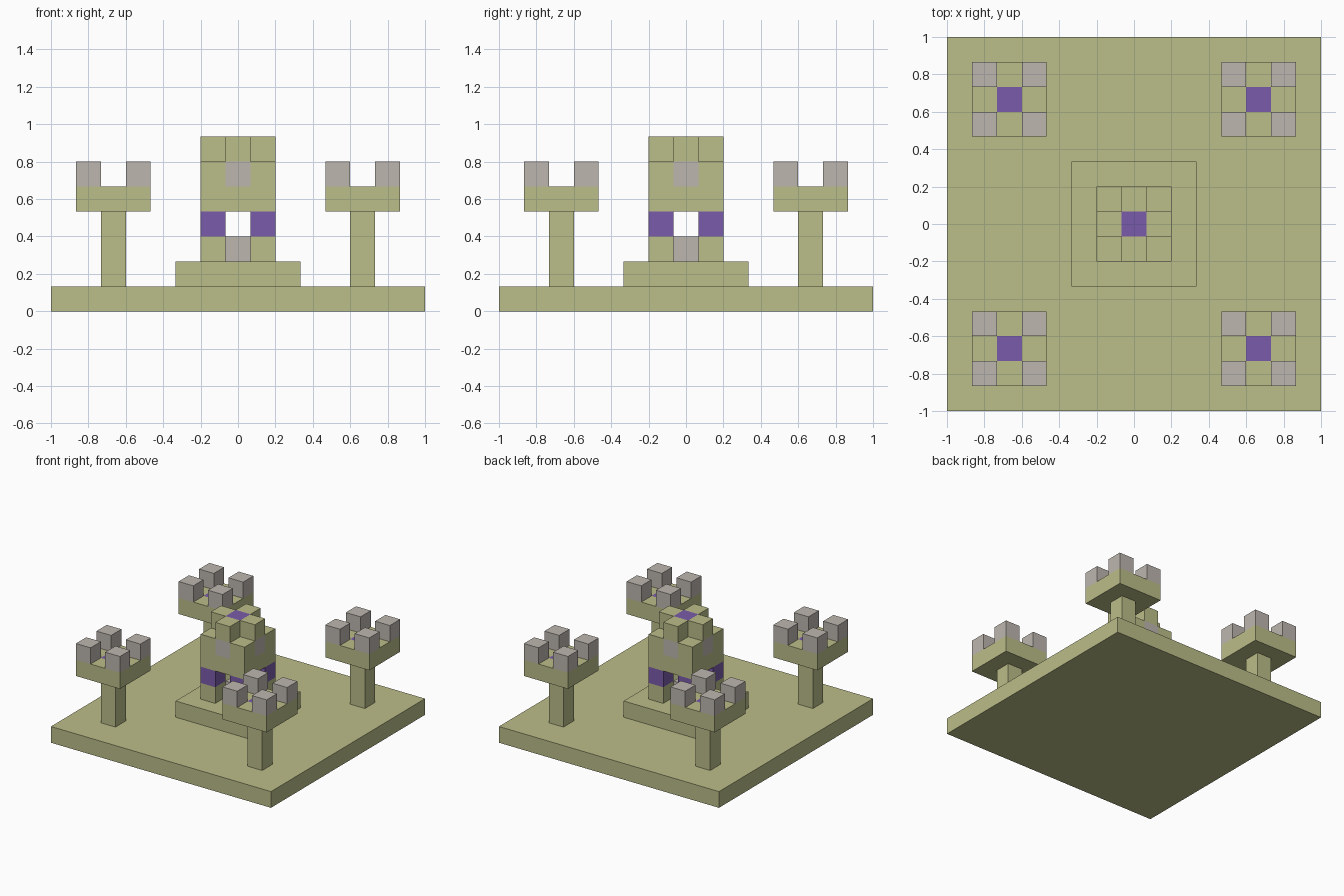
import bpy, bmesh
from mathutils import Vector
from itertools import product

cube = bpy.data.objects.get("Cube")
if cube:
    bpy.data.objects.remove(cube)

U = 2 / 15  # block size
SAND, STONE, PURPLE = range(3)


def make_material(name, rgb):
    mat = bpy.data.materials.new(name)
    mat.use_nodes = True
    mat.diffuse_color = (*rgb, 1)
    mat.node_tree.nodes["Principled BSDF"].inputs["Base Color"].default_value = (*rgb, 1)
    return mat


MATERIALS = [make_material("sand", (0.50, 0.51, 0.25)),
             make_material("pale_stone", (0.51, 0.47, 0.43)),
             make_material("purple", (0.195, 0.105, 0.40))]
AXES = [Vector(v) for v in ((1, 0, 0), (0, 1, 0), (0, 0, 1))]


def build_blocks(name, blocks, place=(0, 0)):
    """Join blocks {(x, y, layer): colour} into one outer shell."""
    bm = bmesh.new()
    for cell, colour in blocks.items():
        centre = Vector(cell) + Vector((0, 0, 0.5))
        for a, sign in product(range(3), (-1, 1)):
            normal = AXES[a] * sign
            if tuple(int(c) for c in Vector(cell) + normal) in blocks:
                continue
            u, v = AXES[(a + 1) % 3] / 2, AXES[(a + 2) % 3] / 2 * sign
            mid = centre + normal / 2
            corners = (mid - u - v, mid + u - v, mid + u + v, mid - u + v)
            face = bm.faces.new([bm.verts.new(p * U) for p in corners])
            face.material_index = colour
    bmesh.ops.remove_doubles(bm, verts=bm.verts, dist=0.001)
    # Merge flat areas of one colour
    bmesh.ops.dissolve_limit(bm, angle_limit=0.01, verts=bm.verts,
                             edges=bm.edges, delimit={'MATERIAL'})
    mesh = bpy.data.meshes.new(name)
    bm.to_mesh(mesh)
    bm.free()
    for mat in MATERIALS:
        mesh.materials.append(mat)
    obj = bpy.data.objects.new(name, mesh)
    obj.location = (place[0] * U, place[1] * U, 0)
    bpy.context.collection.objects.link(obj)


def slab(half, layers, colour=SAND):
    span = range(-half, half + 1)
    return {c: colour for c in product(span, span, layers)}


def corners(layer, colour):
    return {(x, y, layer): colour for x, y in product((-1, 1), repeat=2)}


def sides(layer, colour):
    return {(x, y, layer): colour for x, y in ((1, 0), (-1, 0), (0, 1), (0, -1))}


# Ground and raised platform
build_blocks("ground_slab", slab(7, [0]))
build_blocks("platform", slab(2, [1]))

# Central shrine: pillars around a stone, hall with windows, cross-shaped crown
build_blocks("shrine_pillars", corners(2, SAND) | corners(3, PURPLE))
build_blocks("altar_stone", {(0, 0, 2): STONE})
build_blocks("shrine_hall", slab(1, [4, 5]) | sides(5, STONE)
             | sides(6, SAND) | {(0, 0, 6): PURPLE})

# Four corner towers with battlements
for x, y in product((-5, 5), repeat=2):
    name = ("back_" if y > 0 else "front_") + ("left" if x > 0 else "right")
    build_blocks(name + "_tower_column", slab(0, [1, 2, 3]), (x, y))
    build_blocks(name + "_tower_head",
                 slab(1, [4]) | {(0, 0, 4): PURPLE} | corners(5, STONE), (x, y))
